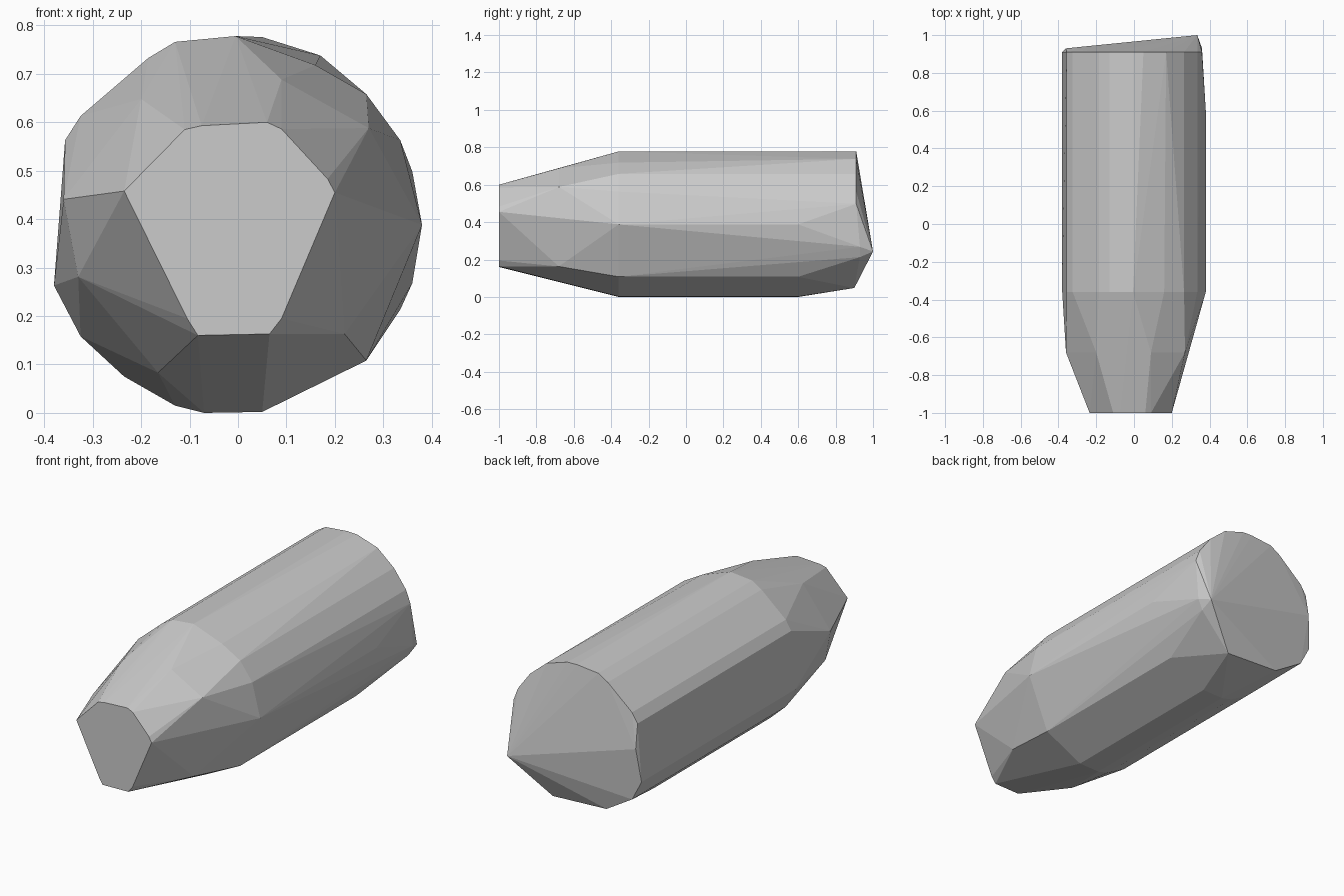
import bpy, bmesh

if "Cube" in bpy.data.objects:
    bpy.data.objects.remove(bpy.data.objects["Cube"])

# Cross-sections (x, z) along the body, keyed by their y position
nose = [(-.235, .46), (-.11, .587), (-.075, .595), (.06, .602), (.09, .588), (.185, .485),
        (.2, .457), (.09, .197), (.065, .165), (-.083, .162), (-.105, .197)]
shoulder = [(-.36, .443), (-.33, .283), (-.2, .65), (.09, .69), (.27, .59), (.22, .165), (-.165, .085)]
upper_left = [(-.005, .78), (-.13, .768), (-.185, .735), (-.325, .615), (-.357, .565), (-.38, .265), (-.325, .16)]
upper_right = [(.335, .565), (.265, .66)]
lower = [(.38, .39), (.265, .11), (.05, .004), (-.07, .002), (-.13, .017), (-.235, .077)]
tail = [(.05, .778), (.17, .74), (.36, .5)]
tail_low = [(.14, .05), (-.17, .065)]

sections = [
    (-1.0, nose),
    (-.68, shoulder),
    (-.36, upper_left + upper_right + lower + [(.16, .72)]),
    (.6, lower),
    (.91, upper_left + upper_right + tail),
    (.9, tail_low),
    (.93, [(-.36, .44), (.36, .27), (.335, .215)]),
    (1.0, [(.335, .245)]),
]

# Faceted body: convex skin over all the sections
bm = bmesh.new()
for y, ring in sections:
    for x, z in ring:
        bm.verts.new((x, y, max(z - .002, 0)))
hull = bmesh.ops.convex_hull(bm, input=bm.verts)
spare = {g for g in hull["geom_interior"] + hull["geom_unused"] if isinstance(g, bmesh.types.BMVert)}
bmesh.ops.delete(bm, geom=list(spare), context='VERTS')
bmesh.ops.dissolve_limit(bm, angle_limit=.02, verts=bm.verts, edges=bm.edges)
bmesh.ops.recalc_face_normals(bm, faces=bm.faces)

mesh = bpy.data.meshes.new("faceted_body")
bm.to_mesh(mesh)
bm.free()
bpy.context.collection.objects.link(bpy.data.objects.new("faceted_body", mesh))
